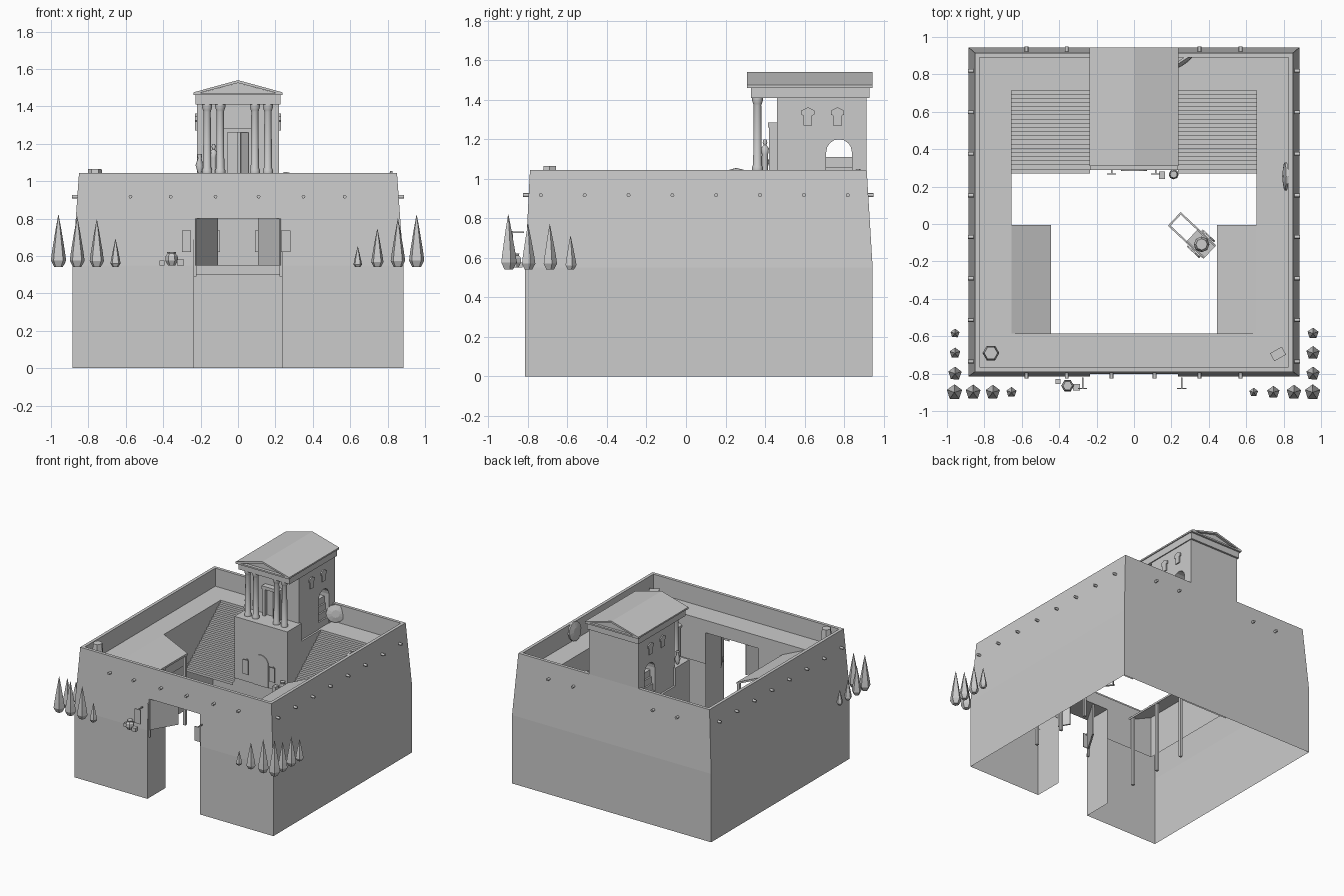
import bpy, bmesh, math
from mathutils import Vector, Matrix

if "Cube" in bpy.data.objects:
    bpy.data.objects.remove(bpy.data.objects["Cube"])

stone = bpy.data.materials.new("stone_grey")
stone.diffuse_color = (0.6, 0.6, 0.6, 1)
stone.use_nodes = True
stone.node_tree.nodes["Principled BSDF"].inputs["Base Color"].default_value = stone.diffuse_color


def finish(name, bm, normals=True):
    if normals:
        bmesh.ops.recalc_face_normals(bm, faces=bm.faces)
    me = bpy.data.meshes.new(name)
    bm.to_mesh(me)
    bm.free()
    me.materials.append(stone)
    ob = bpy.data.objects.new(name, me)
    bpy.context.collection.objects.link(ob)
    return ob


def box(name, x0, x1, y0, y1, z0, z1):
    bm = bmesh.new()
    c = Vector(((x0 + x1) / 2, (y0 + y1) / 2, (z0 + z1) / 2))
    m = Matrix.Translation(c) @ Matrix.Diagonal((x1 - x0, y1 - y0, z1 - z0, 1))
    bmesh.ops.create_cube(bm, size=1, matrix=m)
    return finish(name, bm)


def prism(name, pts, axis, a, b, caps=True):
    """Extrude a 2D outline along x (points are y,z) or y (points are x,z)."""
    bm = bmesh.new()
    place = (lambda p, t: (t, p[0], p[1])) if axis == 'x' else (lambda p, t: (p[0], t, p[1]))
    r0 = [bm.verts.new(place(p, a)) for p in pts]
    r1 = [bm.verts.new(place(p, b)) for p in pts]
    n = len(pts)
    for i in range(n if caps else n - 1):
        j = (i + 1) % n
        bm.faces.new((r0[i], r0[j], r1[j], r1[i]))
    if caps:
        bm.faces.new(r0)
        bm.faces.new(r1)
    return finish(name, bm)


def lathe(name, profile, n, loc, rot=(0, 0, 0)):
    """Revolve (radius, height) points into a closed n-sided solid."""
    bm = bmesh.new()
    rings = [[bm.verts.new((r * math.cos(2 * math.pi * i / n), r * math.sin(2 * math.pi * i / n), z))
              for i in range(n)] for r, z in profile]
    for a, b in zip(rings, rings[1:]):
        for i in range(n):
            j = (i + 1) % n
            bm.faces.new((a[i], a[j], b[j], b[i]))
    bm.faces.new(rings[0])
    bm.faces.new(rings[-1])
    ob = finish(name, bm)
    ob.location, ob.rotation_euler = loc, rot
    return ob


def arch(u0, u1, z0, spring, n=8):
    c, r = (u0 + u1) / 2, (u1 - u0) / 2
    return [(u1, z0)] + [(c + r * math.cos(math.pi * i / n), spring + r * math.sin(math.pi * i / n))
                         for i in range(n + 1)] + [(u0, z0)]


# Fortress wall: hollow shell with battered upper part, parapet and walkway
rings = [(.885, -.815, .945, 0), (.885, -.815, .945, .55), (.85, -.79, .915, 1.045),
         (.825, -.765, .89, 1.045), (.825, -.765, .89, .9), (.655, -.585, .715, .9),
         (.655, -.585, .715, .55)]
bm = bmesh.new()
loops = [[bm.verts.new(p) for p in ((-x, a, z), (x, a, z), (x, b, z), (-x, b, z))] for x, a, b, z in rings]
for p, q in zip(loops, loops[1:]):
    for i in range(4):
        j = (i + 1) % 4
        bm.faces.new((p[i], p[j], q[j], q[i]))
for co, no in (((-.235, 0, 0), (1, 0, 0)), ((.235, 0, 0), (1, 0, 0)), ((0, 0, .8), (0, 0, 1))):
    bmesh.ops.bisect_plane(bm, geom=bm.verts[:] + bm.edges[:] + bm.faces[:], plane_co=co, plane_no=no)
gate = [f for f in bm.faces if abs(f.calc_center_median().x) < .235
        and f.calc_center_median().y < -.5 and f.calc_center_median().z < .8]
bmesh.ops.delete(bm, geom=gate, context='FACES')
finish("fortress_wall", bm, normals=False)

# Gate jambs, ceiling and open door leaves
for s in (-1, 1):
    bm = bmesh.new()
    bm.faces.new([bm.verts.new((s * .235, y, z)) for y, z in
                  ((-.815, 0), (-.815, .55), (-.802, .8), (-.585, .8), (-.585, 0))])
    finish("gate_jamb", bm)
    leaf = box("gate_leaf", 0, .235, -.006, .006, .55, .8)
    leaf.location = (s * .232, -.80, 0)
    leaf.rotation_euler.z = math.radians(59 if s < 0 else 121)
    box("gate_hinge_post", s * .228 - .006, s * .228 + .006, -.8, -.788, .49, .8)
bm = bmesh.new()
bm.faces.new([bm.verts.new(p) for p in ((-.235, -.802, .8), (.235, -.802, .8), (.235, -.585, .8), (-.235, -.585, .8))])
finish("gate_ceiling", bm)

# Drain spouts around the wall
for i in range(8):
    for s in (-1, 1):
        lathe("side_spout", [(.01, 0), (.01, .035)], 8, (s * .853, -.735 + i * .222, .917), (0, s * math.pi / 2, 0))
for x in (-.575, -.36, -.12, .11, .35, .57):
    lathe("front_spout", [(.01, 0), (.01, .035)], 8, (x, -.79, .917), (math.pi / 2, 0, 0))
    if abs(x) > .2:
        lathe("back_spout", [(.01, 0), (.01, .035)], 8, (x, .915, .917), (-math.pi / 2, 0, 0))

# Courtyard stairs and lean-to sheds on both sides
steps = [(.27, .5)]
for i in range(20):
    steps += [(.27 + i * .02225, .52 + i * .019), (.27 + (i + 1) * .02225, .52 + i * .019)]
steps.append((.715, .9))
for s in (-1, 1):
    prism("courtyard_stairs", steps, 'x', s * .235, s * .655, caps=False)
    prism("shed_roof", [(s * .655, .9), (s * .445, .805), (s * .445, .79), (s * .655, .885)], 'y', -.585, -.005)
    for y in (-.56, -.285, -.015):
        box("shed_post", s * .46 - .01, s * .46 + .01, y - .01, y + .01, .23, .805)

# Temple base with arched doorway
box("temple_base_front", -.235, .235, .29, .47, .55, 1.045)
box("temple_base_back", -.235, .235, .47, .715, .5, .9)
prism("base_arch", arch(-.07, .07, .55, .73), 'y', .284, .29)

# Temple hall with an arched passage through it
prism("temple_hall", [(.915, .9), (.915, 1.41), (.46, 1.41), (.46, .9)] + arch(.71, .84, .9, 1.135)[::-1],
      'x', -.22, .22)
for i in range(4):
    w = .215 - i * .012
    box("passage_step", -w, w, .71, .84, .9 + i * .0525, .9525 + i * .0525)

# Hall doorway, side windows
for s in (-1, 1):
    box("door_post", s * .067 - .011, s * .067 + .011, .42, .46, 1.045, 1.26)
    for y in (.617, .767):
        prism("side_window", [(y - .022, 1.27), (y + .022, 1.27), (y + .022, 1.32), (y + .034, 1.325),
                              (y + .034, 1.345), (y, 1.362), (y - .034, 1.345), (y - .034, 1.325),
                              (y - .022, 1.32)], 'x', s * .22, s * .229)
box("door_lintel", -.08, .08, .415, .46, 1.26, 1.285)
box("door_leaf_left", -.056, -.003, .45, .46, 1.045, 1.26)
leaf = box("door_leaf_right", -.053, 0, -.004, .004, 1.045, 1.26)
leaf.location, leaf.rotation_euler.z = (.056, .455, 0), math.radians(35)

# Columns
for x in (-.165, -.095, .09, .16):
    lathe("temple_column", [(.027, 1.045), (.027, 1.06), (.022, 1.07), (.019, 1.37), (.022, 1.38),
                            (.027, 1.395), (.027, 1.41)], 12, (x, .362, 0))

# Entablature, pediment and roof
box("entablature", -.228, .228, .33, .93, 1.41, 1.465)
prism("pediment", [(-.228, 1.465), (.228, 1.465), (0, 1.525)], 'y', .335, .925)
prism("roof", [(-.238, 1.463), (-.238, 1.475), (0, 1.54), (.238, 1.475), (.238, 1.463), (0, 1.525)], 'y', .31, .945)
for y in (.31, .915):
    box("pediment_sill", -.238, .238, y, y + .03, 1.46, 1.472)

# Cypress trees at the front corners
trees = [(-.96, -.9, .82), (-.86, -.9, .81), (-.755, -.9, .795), (-.655, -.9, .69), (.64, -.9, .65),
         (.745, -.9, .745), (.855, -.9, .8), (.955, -.9, .82)]
for s in (-1, 1):
    trees += [(s * .957, -.8, .77), (s * .957, -.69, .7 if s < 0 else .77), (s * .957, -.585, .66 if s < 0 else .71)]
for x, y, top in trees:
    h = top - .54
    r = .012 + .11 * h
    lathe("cypress", [(r * .55, .54), (r, .54 + h * .13), (r * .85, .54 + h * .3), (r * .4, .54 + h * .7),
                      (.001, top)], 5, (x, y, 0), (0, 0, .3))

# Hanging banners beside the gate and the base arch
for x, y in ((-.275, -.88), (.255, -.88), (-.12, .268), (.115, .268)):
    box("banner", x - .025, x + .025, y - .003, y + .003, .62, .735)
    box("banner_rod", x - .004, x + .004, y, y + .06 if y < 0 else .29, .725, .733)

# Pots, crates and shields
pot = [(.022, 0), (.038, .025), (.036, .05), (.024, .062), (.028, .072)]
lathe("gate_pot", [(r * .9, z) for r, z in pot], 6, (-.355, -.865, .55))
box("gate_crate_small", -.42, -.393, -.855, -.828, .55, .575)
box("gate_crate", -.325, -.29, -.89, -.855, .55, .58)
lathe("walkway_barrel", [(.036, 0), (.045, .08), (.036, .165)], 6, (-.765, -.69, .9))
crate = box("walkway_crate", -.036, .036, -.024, .024, 0, .06)
crate.location, crate.rotation_euler.z = (.77, -.695, .9), .5
lathe("side_shield", [(.075, -.007), (.075, .005), (.03, .014)], 12, (.81, .255, .98), (0, -1.45, 0))
lathe("back_shield", [(.07, -.007), (.07, .005), (.03, .014)], 12, (.26, .868, .98), (1.45, 0, .6))
box("base_crate", .135, .165, .24, .28, .55, .6)
lathe("base_pot", [(r * .7, z * 1.4) for r, z in pot], 8, (.212, .265, .55))
lathe("porch_urn", [(.01, 0), (.022, .04), (.01, .075), (.014, .1)], 8, (-.205, .4, 1.045))
lathe("porch_statue", [(.014, 0), (.016, .08), (.02, .11), (.007, .125), (.012, .14), (.006, .155)], 8,
      (-.13, .4, 1.045))

# Handcart with a barrel in the courtyard
cart = [box("cart_bed", -.02, .11, -.045, .045, .59, .6), box("cart_crossbar", -.15, -.14, -.045, .045, .59, .6)]
for s in (-1, 1):
    cart.append(box("cart_shaft", -.15, .11, s * .045 - .005, s * .045 + .005, .588, .602))
    cart.append(box("cart_side", -.02, .11, s * .042 - .004, s * .042 + .004, .602, .625))
for ob in cart:
    ob.location, ob.rotation_euler.z = (.325, -.075, 0), math.radians(-43)
d = Matrix.Rotation(math.radians(-43), 3, 'Z')
for s in (-1, 1):
    lathe("cart_wheel", [(.045, -.005), (.045, .005)], 10, Vector((.325, -.075, .59)) + d @ Vector((.045, s * .058, 0)),
          (math.pi / 2, 0, math.radians(-43)))
lathe("cart_barrel", [(.03, 0), (.042, .04), (.03, .08)], 8, Vector((.325, -.075, .6)) + d @ Vector((.05, 0, 0)))

# Smooth rounded parts, keep hard edges sharp
bpy.ops.object.select_all(action='DESELECT')
for ob in bpy.data.objects:
    if any(k in ob.name for k in ("column", "spout", "urn", "statue")):
        ob.select_set(True)
        bpy.context.view_layer.objects.active = ob
bpy.ops.object.shade_smooth_by_angle(angle=math.radians(50))
